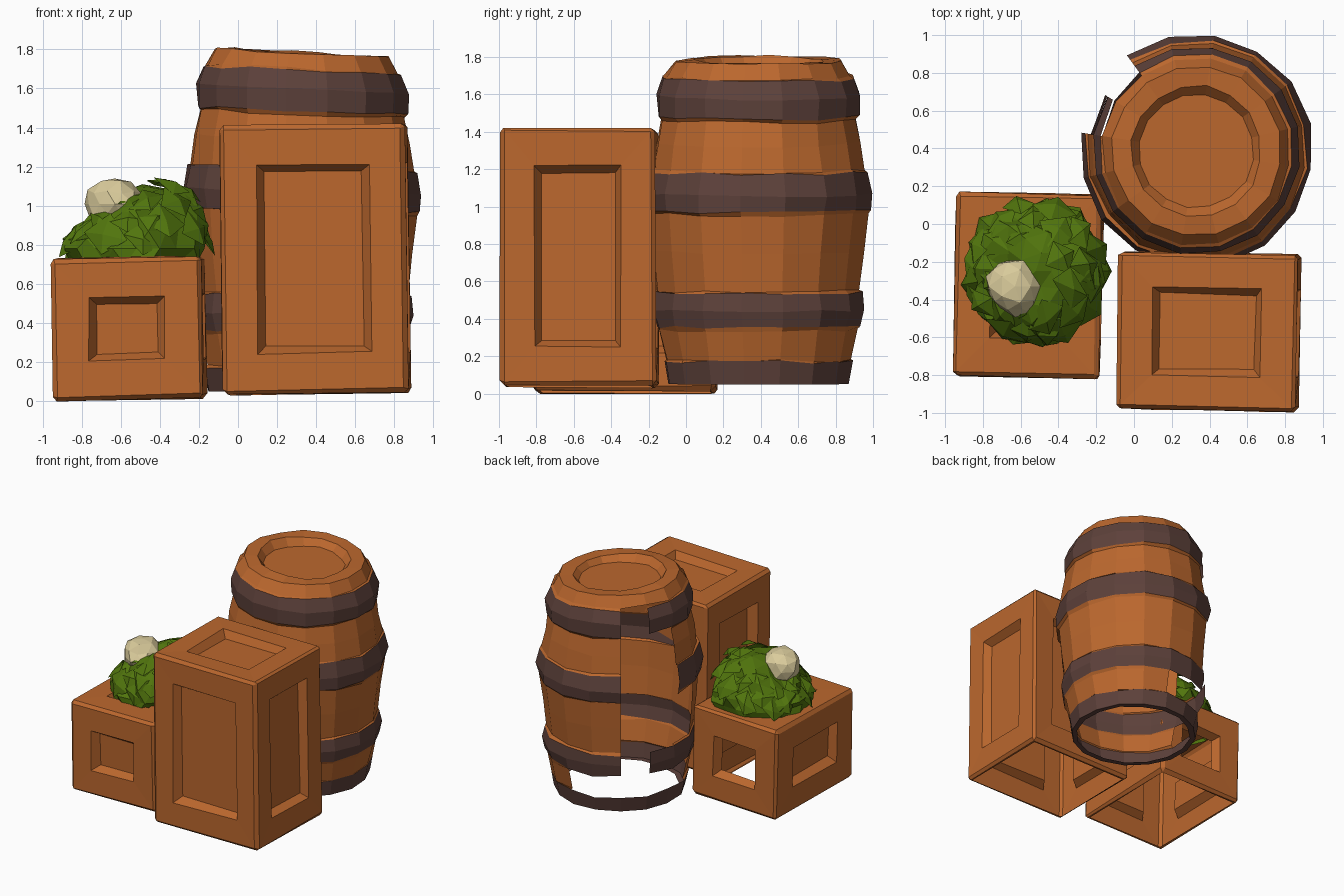
import bpy, bmesh, math, random
from mathutils import Vector, Matrix

if "Cube" in bpy.data.objects:
    bpy.data.objects.remove(bpy.data.objects["Cube"])

random.seed(4)


def material(name, rgb):
    m = bpy.data.materials.new(name)
    m.diffuse_color = (*rgb, 1)
    m.use_nodes = True
    m.node_tree.nodes["Principled BSDF"].inputs["Base Color"].default_value = m.diffuse_color
    return m


WOOD = material("wood", (0.5, 0.137, 0.027))
IRON = material("dark_band", (0.11, 0.053, 0.043))
LEAF = material("leaf_green", (0.083, 0.18, 0.004))
CREAM = material("cream", (0.7, 0.6, 0.33))


def finish(bm, name, *mats):
    mesh = bpy.data.meshes.new(name)
    bm.to_mesh(mesh)
    bm.free()
    for m in mats:
        mesh.materials.append(m)
    ob = bpy.data.objects.new(name, mesh)
    bpy.context.collection.objects.link(ob)
    return ob


def jitter(bm, amount):
    for v in bm.verts:
        v.co += Vector([random.uniform(-amount, amount) for _ in range(3)])


def crate(name, centre, size, panel, turn, open_back=False):
    """Chamfered box, sunken panel on each side, open underneath.
    panel is the share of the box that the panels take along x, y and z."""
    bm = bmesh.new()
    bmesh.ops.create_cube(bm, size=1)
    bmesh.ops.scale(bm, vec=size, verts=bm.verts)
    bmesh.ops.bevel(bm, geom=bm.edges[:], offset=0.02, segments=1, affect='EDGES')
    bm.normal_update()
    big = sorted(bm.faces, key=lambda f: -f.calc_area())[:6]
    bottom = [f for f in big if f.normal.z < -0.9]
    panels = [f for f in big if f.normal.z > -0.9]
    back = [f for f in panels if f.normal.y > 0.9]
    bmesh.ops.inset_individual(bm, faces=panels, thickness=0.05)
    for f in panels:
        flat = max(range(3), key=lambda i: abs(f.normal[i]))
        for v in f.verts:
            for i in range(3):
                if i != flat:
                    v.co[i] = math.copysign(size[i] * panel[i] / 2, v.co[i])
    bmesh.ops.inset_individual(bm, faces=panels, thickness=0.05, depth=-0.06)
    bmesh.ops.inset_individual(bm, faces=bottom, thickness=0.02)
    bmesh.ops.delete(bm, geom=bottom + (back if open_back else []), context='FACES')
    jitter(bm, 0.006)
    rot = Matrix.Rotation(turn[1], 4, 'Z') @ Matrix.Rotation(turn[0], 4, 'Y')
    bm.transform(Matrix.Translation(centre) @ rot)
    return finish(bm, name, WOOD)


crate("tall_crate", (0.395, -0.57, 0.728), (0.95, 0.83, 1.375), (0.61, 0.565, 0.70), (-0.015, -0.02))
crate("small_crate", (-0.56, -0.325, 0.372), (0.77, 0.97, 0.725), (0.50, 0.58, 0.45), (-0.02, -0.02), True)

# Barrel: (height, radius, colour of the strip up to the next ring)
PROFILE = [(0.05, 0.44, 1), (0.05, 0.485, 1), (0.17, 0.51, 0), (0.175, 0.505, 0), (0.34, 0.54, 0),
           (0.36, 0.55, 1), (0.45, 0.57, 1), (0.54, 0.56, 0), (0.55, 0.55, 0),
           (0.76, 0.57, 0), (0.97, 0.59, 0), (0.98, 0.605, 1), (1.07, 0.62, 1),
           (1.19, 0.59, 0), (1.20, 0.577, 0), (1.34, 0.555, 0), (1.47, 0.53, 0),
           (1.485, 0.545, 1), (1.60, 0.55, 1), (1.69, 0.515, 0), (1.70, 0.50, 0),
           (1.78, 0.45, 0), (1.785, 0.345, 0), (1.73, 0.305, 0)]
SIDES, START = 16, 126
CX, CY = 0.33, 0.387


def missing(k, z, band):
    """Broken-out part of the rear left staves; k counts faces from START."""
    if z < 0.16 or z > 1.69:
        return False
    if z < 0.35:
        return k in (SIDES - 2, SIDES - 1, 0, 1, 2)
    if band:
        return k == 0 or (k == 1 and 0.9 < z < 1.2)
    return k in (0, 1) or (k == 2 and 0.54 < z < 0.97)


bm = bmesh.new()
rings = []
for z, r, _ in PROFILE:
    ring = []
    for k in range(SIDES):
        a = math.radians(START + k * 360 / SIDES)
        rr = r + random.uniform(-0.007, 0.007)
        x, y = rr * math.cos(a), rr * math.sin(a)
        zz = z + random.uniform(-0.01, 0.01) * (z > 0.06)
        zz -= 0.05 * x * z / 1.8          # slight lean of the lid
        ring.append(bm.verts.new((CX + x, CY + y, zz)))
    rings.append(ring)
for i in range(len(rings) - 1):
    z, _, band = PROFILE[i]
    for k in range(SIDES):
        if missing(k, z, band):
            continue
        n = (k + 1) % SIDES
        f = bm.faces.new((rings[i][k], rings[i][n], rings[i + 1][n], rings[i + 1][k]))
        f.material_index = band
bm.faces.new(rings[-1])
loose = [v for v in bm.verts if not v.link_faces]
bmesh.ops.delete(bm, geom=loose, context='VERTS')
finish(bm, "barrel", WOOD, IRON)


def lump(name, centre, radii, rough, mat, floor, detail=3, lean=0.0):
    """Crumpled low-poly ball, cut off below the floor height."""
    bm = bmesh.new()
    bmesh.ops.create_icosphere(bm, subdivisions=detail, radius=1)
    for v in bm.verts:
        s = 1 + random.uniform(-rough, rough)
        d = v.co.copy()
        v.co = Vector([c + e * s * r for c, e, r in zip(centre, d, radii)])
        v.co.z += lean * d.x * max(d.z, 0)
    low = [v for v in bm.verts if v.co.z < floor]
    bmesh.ops.delete(bm, geom=low, context='VERTS')
    return finish(bm, name, mat)


# Leafy vegetable heap, higher on the right
HEAP, RADII, LEAN = Vector((-0.52, -0.25, 0.78)), (0.355, 0.37, 0.30), 0.16
lump("leaf_heap", HEAP, RADII, 0.13, LEAF, 0.64, 3, LEAN)

# Large folded leaves around the heap
bm = bmesh.new()
COUNT = 30
for i in range(COUNT):
    a = i * 2.39996
    h = 0.08 + 0.85 * i / COUNT
    d = Vector((math.cos(a) * math.sqrt(1 - h * h), math.sin(a) * math.sqrt(1 - h * h), h))
    root = HEAP + Vector([c * r for c, r in zip(d, RADII)])
    root.z += LEAN * d.x * d.z
    side = d.cross(Vector((0, 0, 1))).normalized()
    down = d.cross(side)
    if down.z > 0:
        down = -down
    side = (side + down * random.uniform(-0.6, 0.6)).normalized()
    size = random.uniform(0.09, 0.13)
    mid = root + d * 0.035
    tip = root + down * size * 0.8 + d * random.uniform(0.01, 0.05)
    top = root - down * size - d * 0.02
    tip.z = max(tip.z, 0.735)
    pts = [bm.verts.new(p) for p in (top, root - side * size, tip, root + side * size, mid)]
    for j in range(4):
        bm.faces.new((pts[j], pts[(j + 1) % 4], pts[4]))
finish(bm, "leaves", LEAF)

# Pale head poking out of the leaves
lump("cream_head", (-0.63, -0.33, 1.01), (0.15, 0.155, 0.125), 0.12, CREAM, 0.9, 2)
